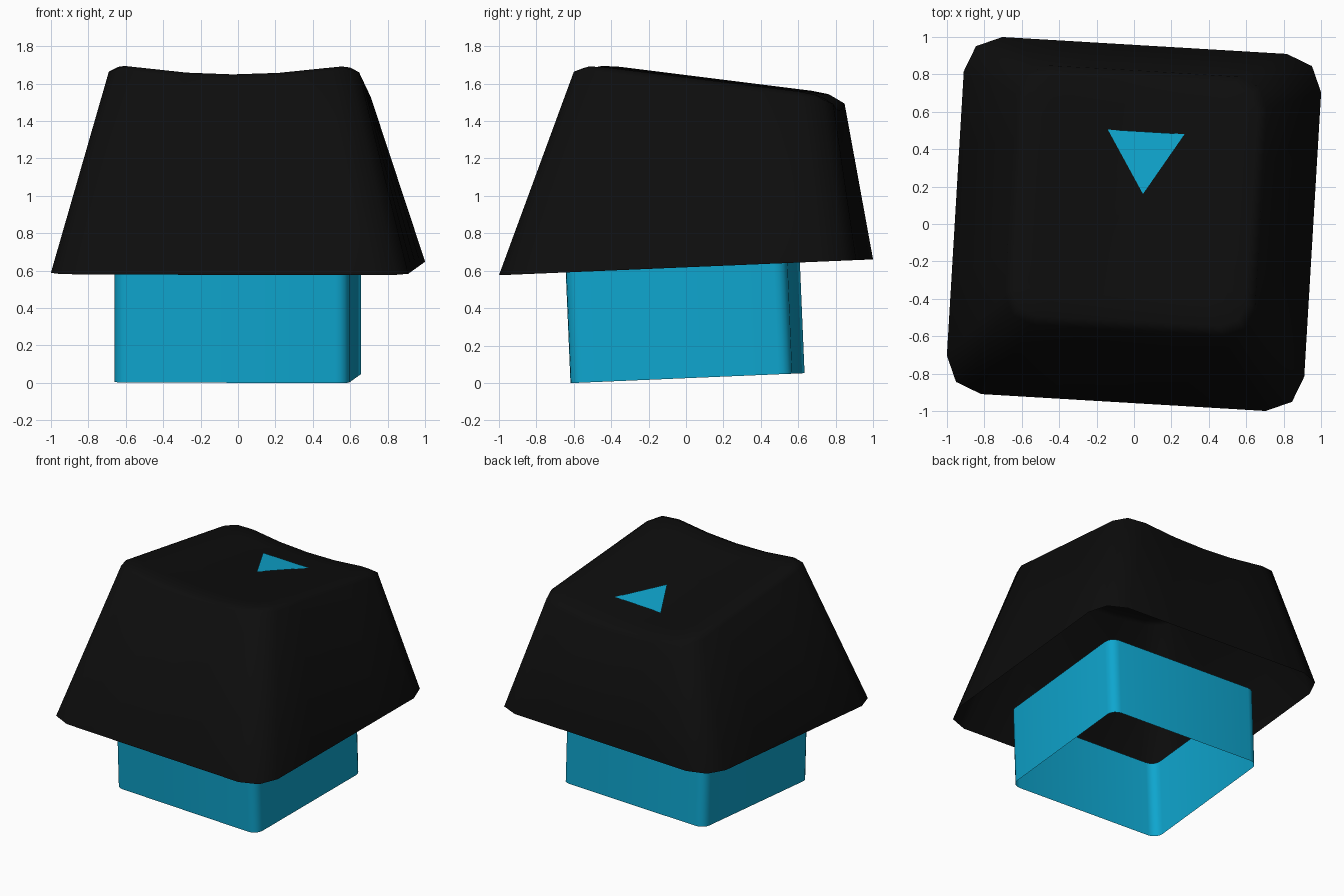
import bpy, bmesh
from math import sin, cos, pi, radians
from mathutils import Matrix

cube = bpy.data.objects.get("Cube")
if cube:
    bpy.data.objects.remove(cube, do_unlink=True)


def material(name, rgb):
    mat = bpy.data.materials.new(name)
    mat.use_nodes = True
    mat.diffuse_color = (*rgb, 1)
    bsdf = next(n for n in mat.node_tree.nodes if n.type == "BSDF_PRINCIPLED")
    bsdf.inputs["Base Color"].default_value = (*rgb, 1)
    return mat


black = material("black plastic", (0.004, 0.004, 0.004))
blue = material("bright blue", (0.0045, 0.38, 0.62))

# The whole key leans and turns slightly
POSE = (Matrix.Translation((0, 0, 0.618)) @ Matrix.Rotation(radians(2.43), 4, "X")
        @ Matrix.Rotation(radians(-3.4), 4, "Z"))


def rounded_rect(hx, hy, cy, r, arc, div):
    """Outline with arc segments per corner and div segments per side."""
    corners = []
    for i, (sx, sy) in enumerate([(1, 1), (-1, 1), (-1, -1), (1, -1)]):
        corners.append([(sx * (hx - r) + r * cos((i + k / arc) * pi / 2),
                         cy + sy * (hy - r) + r * sin((i + k / arc) * pi / 2))
                        for k in range(arc + 1)])
    points = []
    for i, corner in enumerate(corners):
        a, b = corner[-1], corners[(i + 1) % 4][0]
        points += corner
        points += [(a[0] + (b[0] - a[0]) * k / div, a[1] + (b[1] - a[1]) * k / div)
                   for k in range(1, div)]
    return points


def loft(name, loops, mat, close_last=False):
    bm = bmesh.new()
    rings = [[bm.verts.new(p) for p in loop] for loop in loops]
    for low, high in zip(rings, rings[1:]):
        n = len(low)
        for i in range(n):
            j = (i + 1) % n
            bm.faces.new((low[i], low[j], high[j], high[i]))
    if close_last:
        bm.faces.new(rings[-1])
    mesh = bpy.data.meshes.new(name)
    bm.to_mesh(mesh)
    bm.free()
    mesh.materials.append(mat)
    obj = bpy.data.objects.new(name, mesh)
    bpy.context.collection.objects.link(obj)
    obj.matrix_world = POSE
    bpy.ops.object.select_all(action="DESELECT")
    obj.select_set(True)
    bpy.context.view_layer.objects.active = obj
    bpy.ops.object.shade_smooth_by_angle(angle=radians(55))
    return obj


def top_height(x, y):
    """Sloping top with a trough running front to back."""
    dish = 0.055 * (1 - min(abs(x) / 0.62, 1) ** 2)
    return 1.11 - 0.168 * (y + 0.49) - dish


# Hollow cap: open rim, tapered walls, softened edge, dished top
CY = 0.165
rim = [(x, y, 0) for x, y in rounded_rect(0.957, 0.957, 0, 0.195, 2, 4)]
shoulder = [(x, y, top_height(x, y) - 0.028)
            for x, y in rounded_rect(0.67, 0.69, CY, 0.16, 2, 4)]
edge = rounded_rect(0.62, 0.64, CY, 0.13, 2, 4)
loops = [rim, shoulder]
for s in (1, 0.8, 0.6, 0.4, 0.2, 0.06):
    scaled = [(x * s, CY + (y - CY) * s) for x, y in edge]
    loops.append([(x, y, top_height(x, y)) for x, y in scaled])
loft("key_cap", loops, black, close_last=True)

# Thin square sleeve below the cap
outline = rounded_rect(0.628, 0.594, -0.017, 0.07, 4, 1)
loft("switch_sleeve", [[(x, y, z) for x, y in outline] for z in (-0.592, 0.004)], blue)

# Arrow mark lying on the top
arrow = [(0.239, 0.534), (-0.172, 0.534), (0.036, 0.203)]
loft("arrow_mark", [[(x, y, top_height(x, y) + 0.006) for x, y in arrow]], blue, close_last=True)
